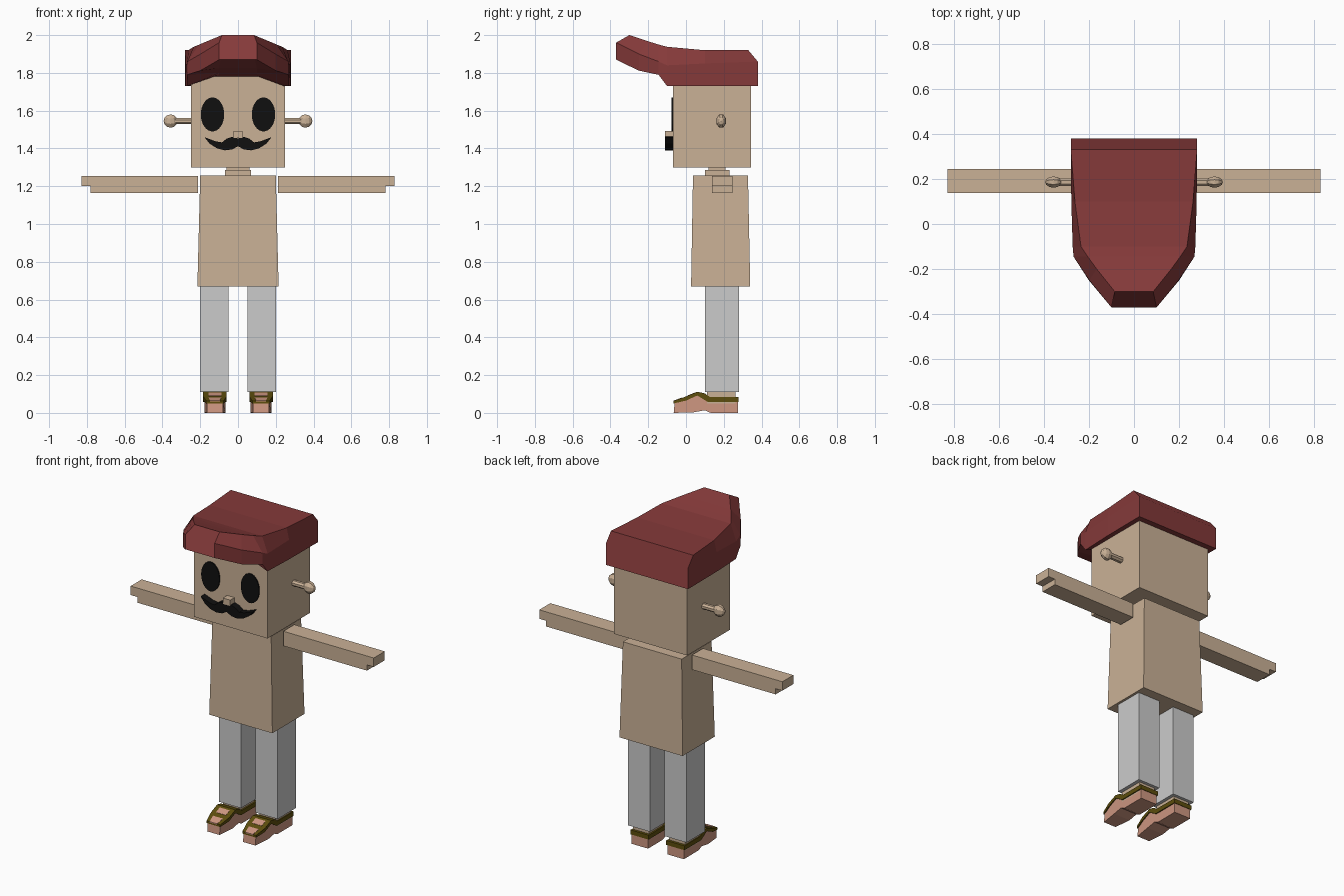
import bpy, bmesh, math
from mathutils import Matrix

cube = bpy.data.objects.get("Cube")
if cube:
    bpy.data.objects.remove(cube)


def material(name, rgb):
    m = bpy.data.materials.new(name)
    m.use_nodes = True
    m.diffuse_color = (*rgb, 1)
    m.node_tree.nodes["Principled BSDF"].inputs["Base Color"].default_value = (*rgb, 1)
    return m


TAN = material("tan wood", (0.59, 0.44, 0.305))
RED = material("dark red", (0.235, 0.042, 0.042))
GREY = material("light grey", (0.6, 0.6, 0.6))
PINK = material("salmon", (0.62, 0.31, 0.22))
OLIVE = material("olive strap", (0.11, 0.075, 0.004))
BLACK = material("black", (0.005, 0.005, 0.005))


def finish(bm, name, mat):
    bmesh.ops.recalc_face_normals(bm, faces=bm.faces)
    mesh = bpy.data.meshes.new(name)
    bm.to_mesh(mesh)
    bm.free()
    mesh.materials.append(mat)
    ob = bpy.data.objects.new(name, mesh)
    bpy.context.collection.objects.link(ob)
    return ob


def loft(name, mat, rings):
    """Closed skin through rings of equal length, capped at both ends."""
    bm = bmesh.new()
    rows = [[bm.verts.new(p) for p in ring] for ring in rings]
    n = len(rows[0])
    for a, b in zip(rows, rows[1:]):
        for i in range(n):
            j = (i + 1) % n
            bm.faces.new((a[i], a[j], b[j], b[i]))
    bm.faces.new(rows[0])
    bm.faces.new(rows[-1])
    return finish(bm, name, mat)


def rect(x0, x1, y0, y1, z):
    return [(x0, y0, z), (x1, y0, z), (x1, y1, z), (x0, y1, z)]


def box(name, mat, x, y, z):
    return loft(name, mat, [rect(*x, *y, h) for h in z])


def prism_x(name, mat, outline, x0, x1):
    return loft(name, mat, [[(x, y, z) for y, z in outline] for x in (x0, x1)])


def prism_y(name, mat, outline, y0, y1):
    return loft(name, mat, [[(x, y, z) for x, z in outline] for y in (y0, y1)])


def span(s, a, b):
    return tuple(sorted((s * a, s * b)))


# Head, neck and body
box("head", TAN, (-0.25, 0.25), (-0.07, 0.345), (1.3, 1.78))
box("neck", TAN, (-0.07, 0.07), (0.1, 0.23), (1.25, 1.287))
box("neck_pin", TAN, (-0.06, 0.06), (0.12, 0.21), (1.28, 1.31))
loft("body", TAN, [rect(-0.215, 0.215, 0.027, 0.34, 0.67),
                   rect(-0.2, 0.2, 0.037, 0.328, 1.258)])

# Cap: each station lists inner underside, rim, shoulder and crown as (x, y, z)
stations = [
    [(0.1, 0.38, 1.73), (0.28, 0.38, 1.73), (0.28, 0.38, 1.86), (0.28, 0.33, 1.92)],
    [(0.1, 0.1, 1.73), (0.278, 0.1, 1.73), (0.278, 0.1, 1.85), (0.262, 0.1, 1.92)],
    [(0.1, -0.09, 1.79), (0.27, -0.1, 1.73), (0.272, -0.1, 1.84), (0.235, -0.1, 1.938)],
    [(0.1, -0.15, 1.8), (0.268, -0.145, 1.79), (0.268, -0.145, 1.86), (0.205, -0.145, 1.95)],
    [(0.1, -0.25, 1.825), (0.2, -0.25, 1.812), (0.198, -0.25, 1.9), (0.165, -0.2, 1.967)],
    [(0.09, -0.37, 1.87), (0.1, -0.37, 1.87), (0.1, -0.37, 1.96), (0.085, -0.3, 2.0)],
]
loft("cap", RED, [st + [(-x, y, z) for x, y, z in reversed(st)] for st in stations])

# Nose and moustache
box("nose", TAN, (-0.025, 0.025), (-0.112, -0.06), (1.455, 1.492))
half = [(0.03, 1.462), (0.06, 1.452), (0.085, 1.432), (0.12, 1.438), (0.178, 1.46),
        (0.15, 1.425), (0.11, 1.4), (0.07, 1.39), (0.03, 1.395)]
moustache = [(0, 1.452)] + half + [(0, 1.412)] + [(-x, z) for x, z in reversed(half)]
prism_y("moustache", BLACK, moustache, -0.11, -0.06)

for s, side in ((1, "left"), (-1, "right")):
    # Eye plate
    ring = [2 * math.pi * i / 32 for i in range(32)]
    prism_y(side + "_eye", BLACK, [(s * 0.135 + 0.062 * math.cos(a), 1.58 + 0.09 * math.sin(a))
                                   for a in ring], -0.077, -0.068)

    # Ear peg with a faceted knob
    peg = [2 * math.pi * (i + 0.5) / 8 for i in range(8)]
    loft(side + "_ear_peg", TAN, [[(s * x, 0.186 + 0.02 * math.cos(a), 1.545 + 0.018 * math.sin(a))
                                   for a in peg] for x in (0.24, 0.35)])
    bm = bmesh.new()
    bmesh.ops.create_uvsphere(bm, u_segments=8, v_segments=6, radius=1, matrix=(
        Matrix.Translation((s * 0.357, 0.186, 1.545)) @ Matrix.Diagonal((0.037, 0.027, 0.038, 1))
        @ Matrix.Rotation(math.pi / 2, 4, 'Y') @ Matrix.Rotation(math.pi / 8, 4, 'Z')))
    finish(bm, side + "_ear_knob", TAN)

    # Arm with a notched hand
    arm = [(0.212, 1.165), (0.782, 1.165), (0.782, 1.2), (0.828, 1.2), (0.828, 1.255), (0.212, 1.255)]
    prism_y(side + "_arm", TAN, [(s * x, z) for x, z in arm], 0.138, 0.245)

    # Leg and ankle
    box(side + "_leg", GREY, span(s, 0.05, 0.2), (0.1, 0.28), (0.11, 0.68))
    box(side + "_ankle", TAN, span(s, 0.07, 0.178), (0.11, 0.262), (0.05, 0.115))

    # Shoe sole with raised arch, and the olive upper
    sole = [(-0.065, 0.0), (0.04, 0.003), (0.1, 0.014), (0.13, 0.0), (0.275, 0.0),
            (0.275, 0.06), (0.115, 0.06), (0.06, 0.093), (0.0, 0.066), (-0.06, 0.055)]
    upper = [(-0.065, 0.05), (0.0, 0.065), (0.06, 0.092), (0.115, 0.058), (0.278, 0.058),
             (0.278, 0.085), (0.125, 0.085), (0.1, 0.103), (0.06, 0.112), (0.0, 0.087), (-0.065, 0.064)]
    shoe = [prism_x(side + "_shoe", PINK, sole, *span(s, 0.066, 0.178)),
            prism_x(side + "_shoe_strap", OLIVE, upper, *span(s, 0.06, 0.184))]
    # Salmon openings in the upper, following its slope
    for part, y0, y1 in (("toe", -0.066, -0.02), ("instep", 0.008, 0.045)):
        top = [(y, 0.0885 + (0.42 if y > 0 else 0.354) * y) for y in (y0, y1)]
        shoe.append(prism_x(side + "_" + part + "_opening", PINK,
                            top + [(y, z - 0.006) for y, z in reversed(top)], *span(s, 0.088, 0.156)))
    # Narrow the toe
    for ob in shoe:
        for v in ob.data.vertices:
            if v.co.y < -0.04:
                v.co.x = s * 0.122 + (v.co.x - s * 0.122) * 0.75
